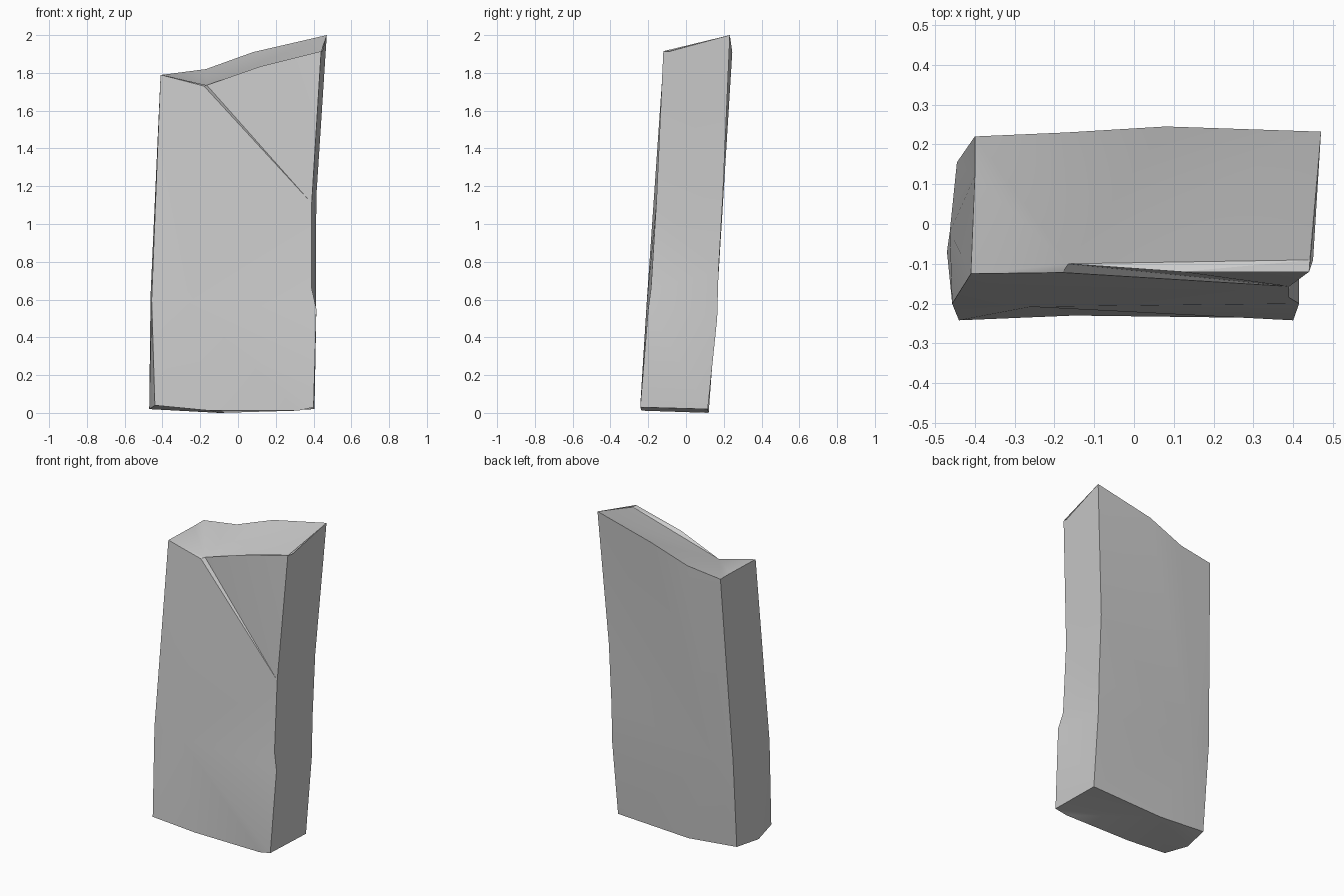
import bpy, bmesh

cube = bpy.data.objects.get("Cube")
if cube:
    bpy.data.objects.remove(cube, do_unlink=True)

# One stone colour
stone = bpy.data.materials.new("stone_grey")
stone.use_nodes = True
stone.diffuse_color = (0.6, 0.6, 0.6, 1)
shader = next(n for n in stone.node_tree.nodes if n.type == "BSDF_PRINCIPLED")
shader.inputs["Base Color"].default_value = stone.diffuse_color

bm = bmesh.new()


def point(x, y, z):
    return bm.verts.new((x, y, z))


def strip(first, second):
    """Quads between two edges of equal length."""
    for a, b, c, d in zip(first, first[1:], second[1:], second):
        bm.faces.new((a, b, c, d))


def fan(centre, rim):
    """Triangles from one point to each edge of a closed or open rim."""
    for a, b in zip(rim, rim[1:]):
        bm.faces.new((centre, a, b))


# Corner edges of the leaning slab, listed from foot to top
front_left = [point(-.44, -.242, .04), point(-.457, -.2, .6), point(-.41, -.125, 1.79)]
middle_left = [point(-.47, -.07, .02), point(-.463, -.02, .62), point(-.4, .12, 1.79)]
back_left = [point(-.44, .11, .03), point(-.445, .155, .6), point(-.4, .22, 1.79)]
front_right = [point(.4, -.242, .03), point(.415, -.2, .55), point(.39, -.185, .66),
               point(.39, -.157, 1.11), point(.44, -.12, 1.915)]
back_right = [point(.405, .115, .02), point(.412, .165, .5), point(.412, .172, .75),
              point(.415, .195, 1.15), point(.47, .232, 2)]

# Chipped top: raised lip, sunken corner and worn front rim
lip = point(-.18, -.122, 1.73)
notch = point(-.165, -.1, 1.735)
rim_front = point(.12, -.12, 1.835)
rim_right = point(.45, -.09, 1.915)
ridge = [point(-.17, .23, 1.82), point(.08, .245, 1.91)]

# Uneven foot
foot_front = [point(-.15, -.23, .012), point(.32, -.236, .012)]
foot_back = point(-.1, .12, 0)

# Broad faces, each fanned around a slight bulge
front_bulge = point(-.26, -.208, .585)
fan(front_bulge, front_left + [lip] + front_right[3::-1] + foot_front[::-1] + front_left[:1])
back_bulge = point(-.31, .163, .58)
fan(back_bulge, back_left + ridge + back_right[::-1] + [foot_back] + back_left[:1])

# Narrow sides
strip(front_left, middle_left)
strip(middle_left, back_left)
strip(front_right, back_right)
bm.faces.new((front_right[-1], rim_right, back_right[-1]))

# Chip ledge, sunken corner and top
bm.faces.new((lip, notch, front_right[3]))
fan(front_right[3], [notch, rim_front, front_right[-1]])
fan(rim_right, [notch, rim_front, front_right[-1]])
fan(notch, [rim_right, back_right[-1]] + ridge[::-1]
    + [back_left[-1], middle_left[-1], front_left[-1], lip])

# Underside
fan(foot_back, [back_left[0], middle_left[0], front_left[0]] + foot_front
    + [front_right[0], back_right[0]])

bmesh.ops.triangulate(bm, faces=[f for f in bm.faces if len(f.verts) > 3])
bmesh.ops.recalc_face_normals(bm, faces=bm.faces[:])
mesh = bpy.data.meshes.new("stone_slab")
bm.to_mesh(mesh)
bm.free()
mesh.materials.append(stone)
slab = bpy.data.objects.new("stone_slab", mesh)
bpy.context.collection.objects.link(slab)

bpy.ops.object.select_all(action="DESELECT")
slab.select_set(True)
bpy.context.view_layer.objects.active = slab
bpy.ops.object.shade_smooth_by_angle(angle=0.45)
